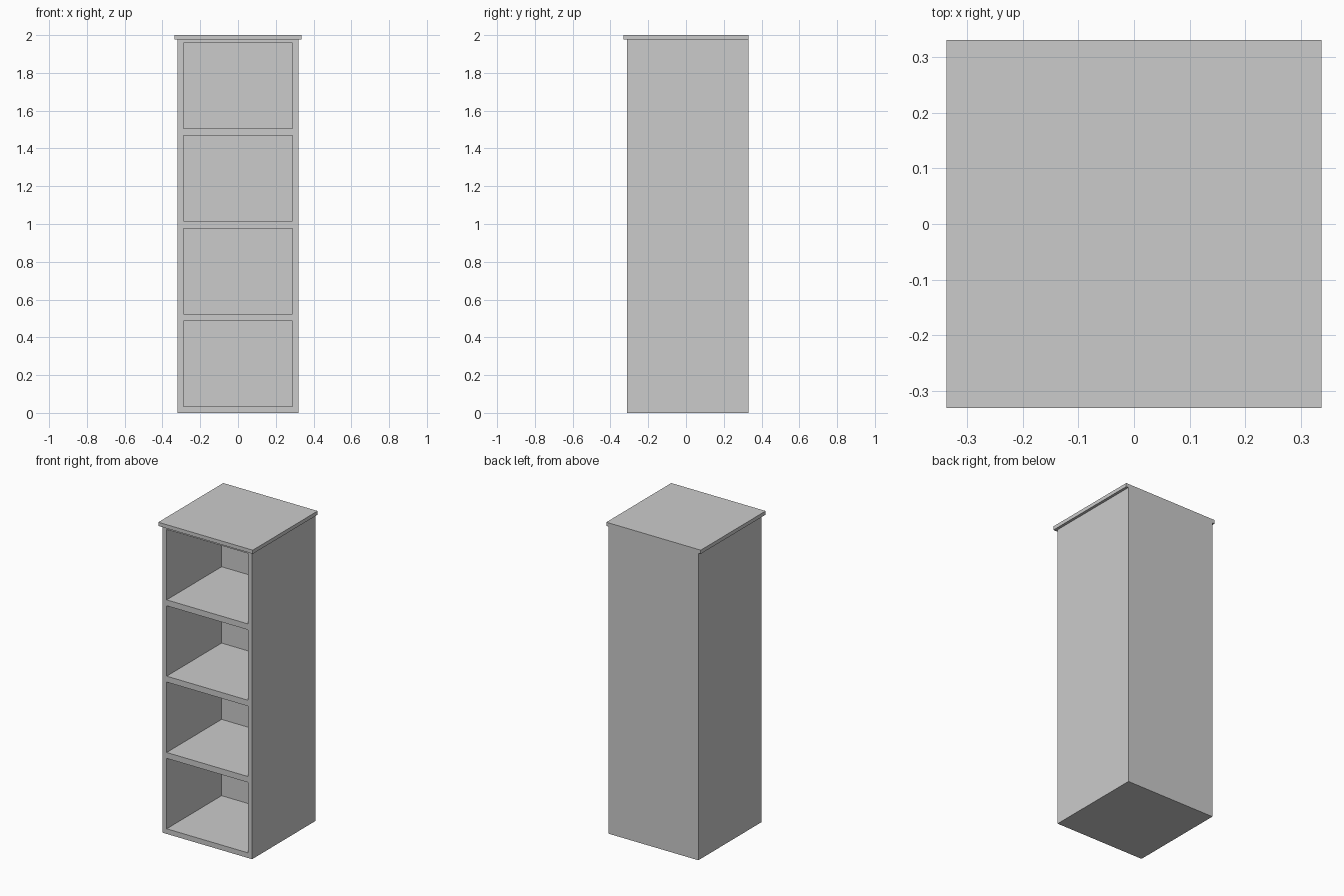
import bpy, bmesh
from mathutils import Vector

if "Cube" in bpy.data.objects:
    bpy.data.objects.remove(bpy.data.objects["Cube"])

FRONT, BACK = -0.312, 0.33
HALF_W, SIDE = 0.319, 0.03
BODY_TOP = 1.976
DEPTH = 0.558                      # depth of each compartment
FLOOR, HOLE, PITCH = 0.033, 0.453, 0.491


def finish(bm, name):
    bmesh.ops.recalc_face_normals(bm, faces=bm.faces[:])
    mesh = bpy.data.meshes.new(name)
    bm.to_mesh(mesh)
    bm.free()
    obj = bpy.data.objects.new(name, mesh)
    bpy.context.collection.objects.link(obj)
    return obj


# Cabinet carcass: front frame grid, extruded to the back, compartments pushed in
xs = [-HALF_W, -HALF_W + SIDE, HALF_W - SIDE, HALF_W]
zs = [0.0]
for i in range(4):
    zs += [FLOOR + i * PITCH, FLOOR + i * PITCH + HOLE]
zs.append(BODY_TOP)

bm = bmesh.new()
grid = [[bm.verts.new((x, FRONT, z)) for x in xs] for z in zs]
holes = []
for r in range(len(zs) - 1):
    for c in range(3):
        face = bm.faces.new((grid[r][c], grid[r][c + 1],
                             grid[r + 1][c + 1], grid[r + 1][c]))
        if c == 1 and r % 2 == 1:
            holes.append(face)

ext = bmesh.ops.extrude_face_region(bm, geom=bm.faces[:], use_keep_orig=True)
back_verts = [g for g in ext["geom"] if isinstance(g, bmesh.types.BMVert)]
bmesh.ops.translate(bm, verts=back_verts, vec=Vector((0, BACK - FRONT, 0)))

inner = bmesh.ops.extrude_discrete_faces(bm, faces=holes)["faces"]
inner_verts = list({v for f in inner for v in f.verts})
bmesh.ops.translate(bm, verts=inner_verts, vec=Vector((0, DEPTH, 0)))
finish(bm, "cabinet_carcass")

# Top board, overhanging the front and both sides
bm = bmesh.new()
bmesh.ops.create_cube(bm, size=1)
bmesh.ops.scale(bm, verts=bm.verts[:], vec=(0.672, 0.66, 2.0 - BODY_TOP))
bmesh.ops.translate(bm, verts=bm.verts[:], vec=(0, 0, (2.0 + BODY_TOP) / 2))
finish(bm, "top_board")
